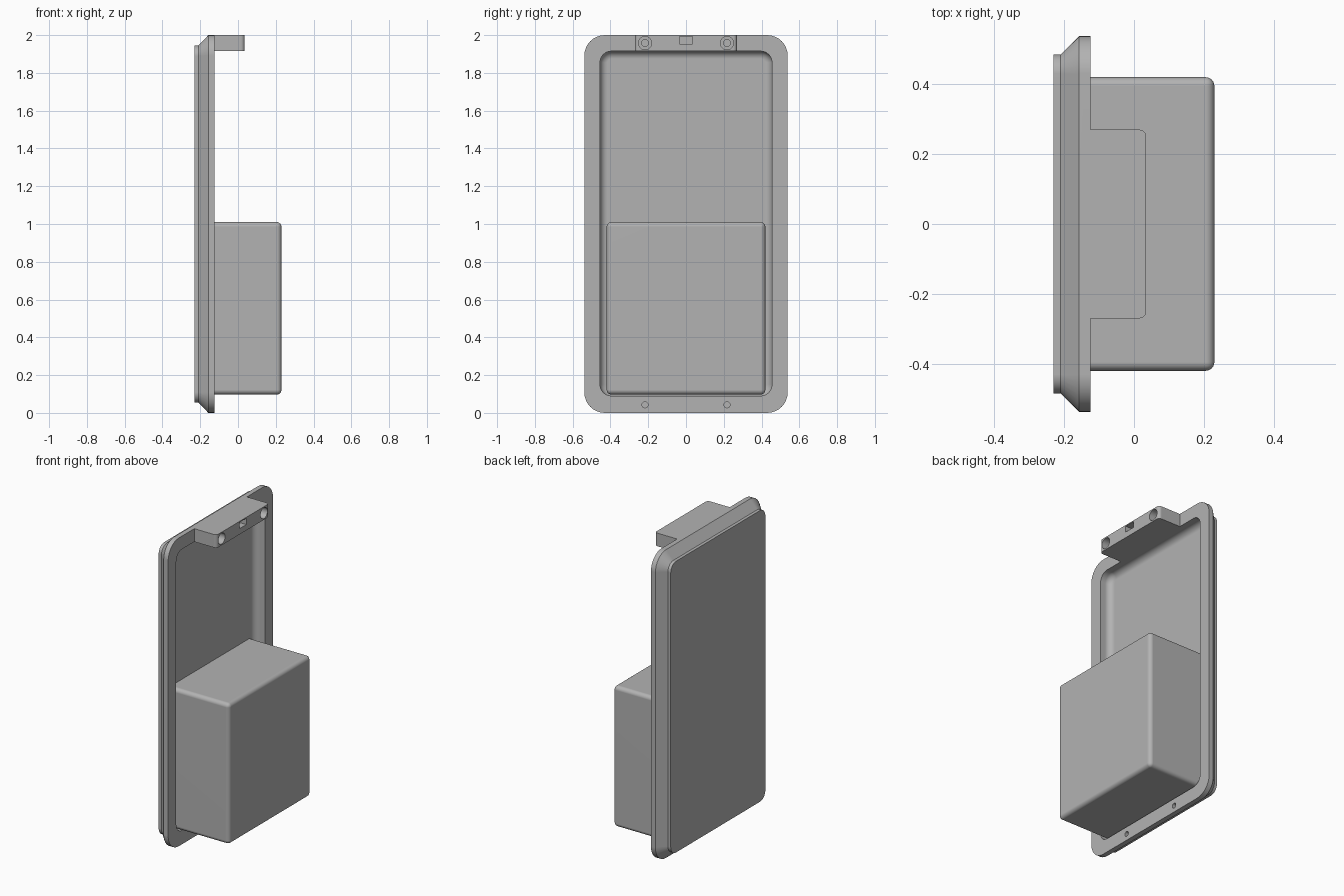
import bpy, bmesh, math
from mathutils import Matrix

cube = bpy.data.objects.get("Cube")
if cube:
    bpy.data.objects.remove(cube, do_unlink=True)

GREY = (0.45, 0.45, 0.45, 1.0)
mat = bpy.data.materials.new("plain grey")
mat.use_nodes = True
mat.diffuse_color = GREY
mat.node_tree.nodes["Principled BSDF"].inputs["Base Color"].default_value = GREY


def make_object(name, bm):
    bmesh.ops.recalc_face_normals(bm, faces=bm.faces)
    mesh = bpy.data.meshes.new(name)
    bm.to_mesh(mesh)
    bm.free()
    mesh.materials.append(mat)
    obj = bpy.data.objects.new(name, mesh)
    bpy.context.collection.objects.link(obj)
    return obj


def rounded_outline(half_y, z0, z1, r, steps=8):
    """Rounded rectangle in the y-z plane, counter-clockwise."""
    corners = [(half_y - r, z1 - r), (r - half_y, z1 - r),
               (r - half_y, z0 + r), (half_y - r, z0 + r)]
    pts = []
    for k, (cy, cz) in enumerate(corners):
        for i in range(steps + 1):
            a = math.pi / 2 * (k + i / steps)
            pts.append((cy + r * math.cos(a), cz + r * math.sin(a)))
    return pts


def loft(name, sections):
    """Skin through (x, half_y, z0, z1, radius) sections and cap both ends."""
    bm = bmesh.new()
    rings = [[bm.verts.new((x, y, z)) for y, z in rounded_outline(*s)]
             for x, *s in sections]
    for a, b in zip(rings, rings[1:]):
        for i in range(len(a)):
            j = (i + 1) % len(a)
            bm.faces.new((a[i], a[j], b[j], b[i]))
    bm.faces.new(rings[0])
    bm.faces.new(rings[-1])
    return make_object(name, bm)


def block(name, x, y, z, bevel_test=None, radius=0.02):
    """Box between the given bounds, rounding edges that pass the test."""
    bm = bmesh.new()
    bmesh.ops.create_cube(bm, size=1)
    for v in bm.verts:
        v.co = [lo + (c + 0.5) * (hi - lo) for c, (lo, hi) in zip(v.co, (x, y, z))]
    if bevel_test:
        edges = [e for e in bm.edges if bevel_test(e)]
        bmesh.ops.bevel(bm, geom=edges, offset=radius, segments=6,
                        profile=0.5, affect='EDGES', clamp_overlap=True)
    return make_object(name, bm)


def drill(name, y, z, r, x0, x1):
    bm = bmesh.new()
    bmesh.ops.create_cone(bm, cap_ends=True, segments=32, radius1=r, radius2=r,
                          depth=x1 - x0,
                          matrix=Matrix.Translation(((x0 + x1) / 2, y, z))
                          @ Matrix.Rotation(math.pi / 2, 4, 'Y'))
    return make_object(name, bm)


def combine(target, other, operation):
    mod = target.modifiers.new(operation.title(), 'BOOLEAN')
    mod.operation, mod.solver, mod.object = operation, 'EXACT', other
    bpy.context.view_layer.objects.active = target
    bpy.ops.object.modifier_apply(modifier=mod.name)
    bpy.data.objects.remove(other, do_unlink=True)


def finish(obj):
    bpy.ops.object.select_all(action='DESELECT')
    obj.select_set(True)
    bpy.context.view_layer.objects.active = obj
    bpy.ops.object.shade_smooth_by_angle(angle=math.radians(30))
    mod = obj.modifiers.new("Weighted normals", 'WEIGHTED_NORMAL')
    mod.keep_sharp = True


# Door panel: raised back, chamfer, flange, then the filleted tray recess
RIM, FLOOR, FILLET = -0.125, -0.2, 0.04
CAV_Y, CAV_Z0, CAV_Z1, CAV_R = 0.455, 0.09, 1.915, 0.06
sections = [(-0.23, 0.485, 0.055, 1.945, 0.055),
            (-0.21, 0.485, 0.055, 1.945, 0.055),
            (-0.157, 0.538, 0, 2, 0.108),
            (RIM, 0.538, 0, 2, 0.108),
            (RIM, CAV_Y, CAV_Z0, CAV_Z1, CAV_R)]
for i in range(7):
    a = math.pi / 2 * i / 6
    d = FILLET * (1 - math.cos(a))
    sections.append((FLOOR + FILLET * (1 - math.sin(a)), CAV_Y - d,
                     CAV_Z0 + d, CAV_Z1 - d, CAV_R - d))
panel = loft("door_panel", sections)

# Mounting block on the top rail, with rounded outer uprights
mount = block("top_mount", (-0.14, 0.035), (-0.27, 0.27), (CAV_Z1, 2),
              lambda e: all(v.co.x > 0 for v in e.verts)
              and abs(e.verts[0].co.z - e.verts[1].co.z) > 0.01)
combine(panel, mount, 'UNION')

# Counterbored screw holes, lower pin holes and the latch slot
for y in (-0.217, 0.217):
    combine(panel, drill("counterbore", y, 1.958, 0.035, -0.02, 0.1), 'DIFFERENCE')
    combine(panel, drill("screw_hole", y, 1.958, 0.018, -0.1, 0), 'DIFFERENCE')
    combine(panel, drill("pin_hole", y, 0.043, 0.016, -0.165, 0), 'DIFFERENCE')
slot = block("latch_slot", (-0.01, 0.1), (-0.035, 0.035), (1.953, 1.993))
combine(panel, slot, 'DIFFERENCE')
finish(panel)

# Storage box standing in the lower half of the recess
storage = block("storage_box", (-0.215, 0.23), (-0.42, 0.42), (0.097, 1.01),
                lambda e: any(v.co.x > 0 for v in e.verts), 0.025)
finish(storage)
